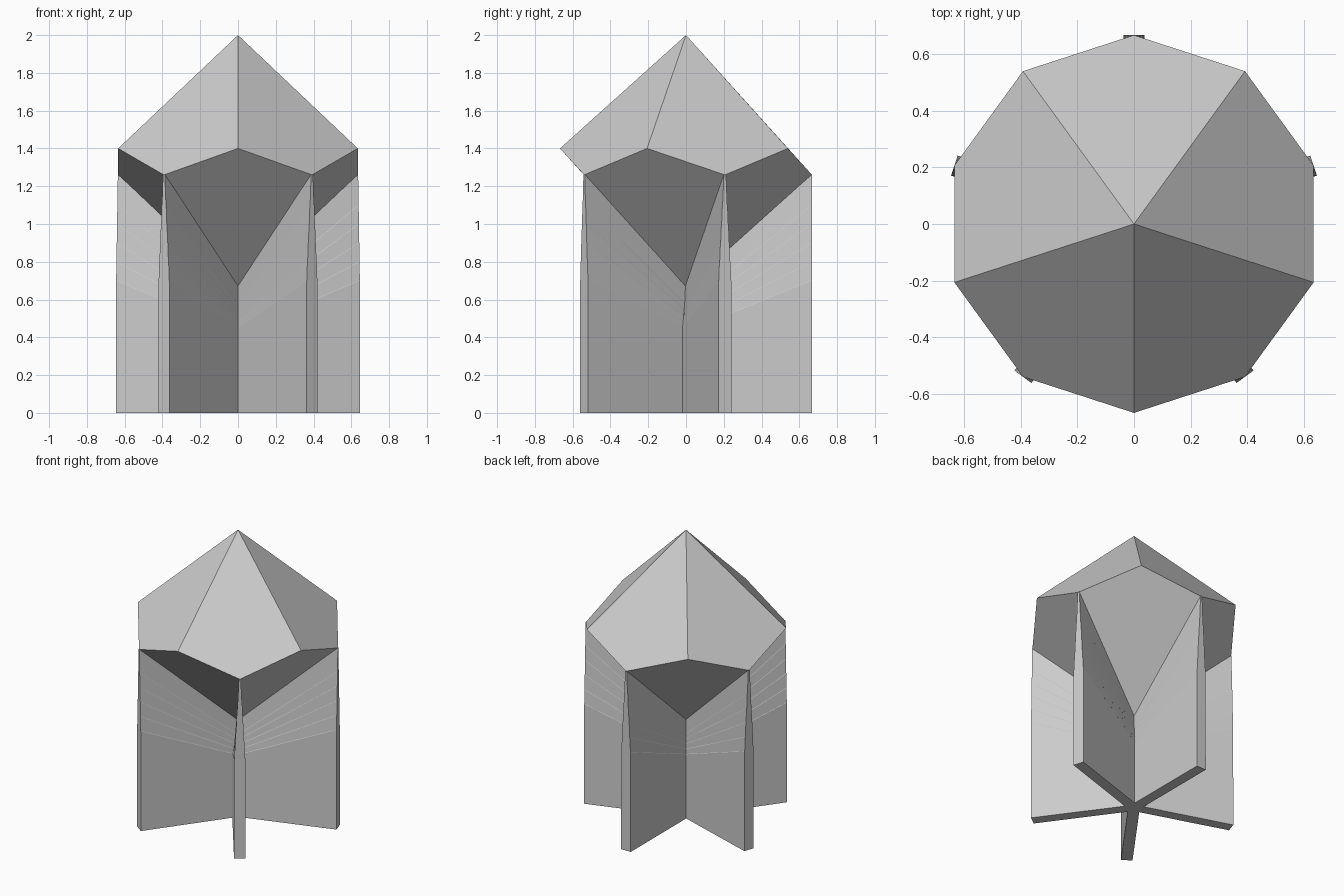
import bpy, bmesh
from math import sin, cos, radians

cube = bpy.data.objects.get("Cube")
if cube:
    bpy.data.objects.remove(cube, do_unlink=True)

R = 0.667              # outer radius of crown and fins
FINS = 5
STEP = 360 / FINS

stone = bpy.data.materials.new("pale_grey")
stone.use_nodes = True
grey = (0.6, 0.6, 0.6, 1)
stone.diffuse_color = grey
stone.node_tree.nodes["Principled BSDF"].inputs["Base Color"].default_value = grey


def polar(r, deg, z, side=0.0):
    """Point at radius r, moved sideways along the tangent."""
    a = radians(deg)
    return (r * cos(a) - side * sin(a), r * sin(a) + side * cos(a), z)


def finish(bm, name):
    bmesh.ops.recalc_face_normals(bm, faces=bm.faces)
    mesh = bpy.data.meshes.new(name)
    bm.to_mesh(mesh)
    bm.free()
    mesh.materials.append(stone)
    obj = bpy.data.objects.new(name, mesh)
    bpy.context.collection.objects.link(obj)
    return obj


# Faceted crown: five kites above, five kites below
bm = bmesh.new()
peak = bm.verts.new((0, 0, 2))
root = bm.verts.new((0, 0, 0.66))
high = [bm.verts.new(polar(R, -90 + STEP * i, 1.4)) for i in range(FINS)]
low = [bm.verts.new(polar(R, -54 + STEP * i, 1.26)) for i in range(FINS)]
for i in range(FINS):
    bm.faces.new((peak, high[i], low[i], high[(i + 1) % FINS]))
    bm.faces.new((root, low[i], high[i], low[i - 1]))
finish(bm, "crown")


# Finned stem: star-shaped rings that thin out upward in shallow steps
def star_ring(bm, half, z_tip, z_valley):
    ring = []
    for i in range(FINS):
        a = -54 + STEP * i
        ring.append(bm.verts.new(polar(R, a, z_tip, -half)))
        ring.append(bm.verts.new(polar(R, a, z_tip, half)))
        ring.append(bm.verts.new(polar(half / sin(radians(36)), a + 36, z_valley)))
    return ring


bm = bmesh.new()
rings = [star_ring(bm, 0.037, 0, 0)]
ledge = 0.0015
for k in range(5):
    z_tip = 0.7 + 0.1 * k
    z_valley = 0.45 + 0.032 * k
    half = 0.036 - 0.0054 * k
    rings.append(star_ring(bm, half, z_tip, z_valley))
    rings.append(star_ring(bm, half - ledge, z_tip + 0.002, z_valley + 0.002))
rings.append(star_ring(bm, 0.006, 1.262, 0.672))
for a, b in zip(rings, rings[1:]):
    n = len(a)
    for i in range(n):
        j = (i + 1) % n
        bm.faces.new((a[i], a[j], b[j], b[i]))
bm.faces.new(rings[0][::-1])
hub = bm.verts.new((0, 0, 0.68))
top = rings[-1]
for i in range(len(top)):
    bm.faces.new((top[i], top[(i + 1) % len(top)], hub))
finish(bm, "finned_stem")
